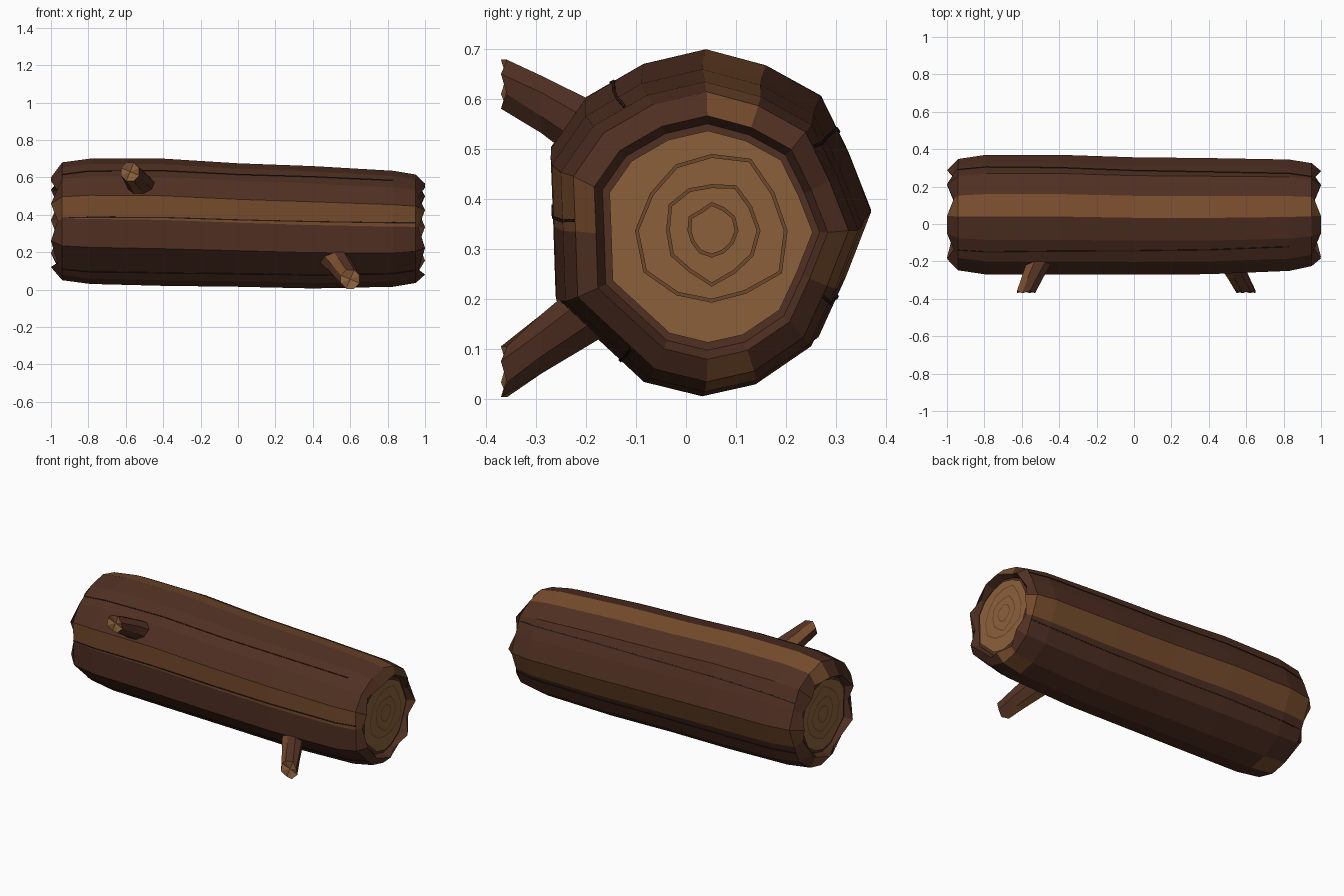
import bpy, bmesh, math, random
from mathutils import Vector

if "Cube" in bpy.data.objects:
    bpy.data.objects.remove(bpy.data.objects["Cube"])

random.seed(4)


def mat(name, r, g, b):
    m = bpy.data.materials.new(name)
    m.diffuse_color = (r, g, b, 1)
    m.use_nodes = True
    m.node_tree.nodes["Principled BSDF"].inputs["Base Color"].default_value = m.diffuse_color
    return m


BARK = mat("bark", 0.080, 0.029, 0.016)
LIGHT = mat("light_bark", 0.185, 0.074, 0.026)
WOOD = mat("cut_wood", 0.26, 0.118, 0.043)
LINE = mat("growth_line", 0.15, 0.066, 0.023)
CRACK = mat("crack", 0.022, 0.010, 0.007)


def make(name, verts, faces, mats, index=None):
    me = bpy.data.meshes.new(name)
    me.from_pydata([tuple(v) for v in verts], [], faces)
    for m in mats:
        me.materials.append(m)
    if index:
        me.polygons.foreach_set("material_index", index)
    bm = bmesh.new()
    bm.from_mesh(me)
    bmesh.ops.recalc_face_normals(bm, faces=bm.faces)
    bm.to_mesh(me)
    bm.free()
    ob = bpy.data.objects.new(name, me)
    bpy.context.collection.objects.link(ob)
    return ob


# Log cross-section (y, z), clockwise from the top
SECTION = [(.04, .69), (.16, .657), (.27, .595), (.325, .48), (.37, .362), (.32, .232), (.265, .11),
           (.15, .03), (.04, .005), (-.08, .035), (-.26, .205), (-.265, .36), (-.27, .49), (-.2, .592), (-.085, .66)]
N = len(SECTION)
# Stations along the log: x, top z, bottom z, width scale, y centre
STATIONS = [(-.985, .60, .12, .74, .05), (-.94, .68, .05, .93, .05), (-.79, .70, .03, 1.0, .05),
            (-.4, .70, .02, 1.0, .05), (0, .675, .015, .98, .043), (.4, .66, .006, .97, .042),
            (.83, .635, .015, .93, .047), (.95, .615, .035, .86, .05), (.985, .567, .08, .73, .05)]


def section(x, top, bottom, w, cy):
    return [Vector((x, cy + (y - .05) * w, bottom + (z - .005) / .685 * (top - bottom))) for y, z in SECTION]


def shrink(ring, x, k):
    c = sum(ring, Vector()) / len(ring)
    return [Vector((x, c.y + (p.y - c.y) * k, c.z + (p.z - c.z) * k)) for p in ring]


# Bark body with ragged rims and slightly recessed ends
body = [section(*s) for s in STATIONS]
ends = {-1: [p.copy() for p in body[0]], 1: [p.copy() for p in body[-1]]}
for ring, s in ((body[0], -1), (body[-1], 1)):
    for i, p in enumerate(ring):
        p.x = s * (1.0 if i % 2 == 0 else .965)
loops = [shrink(ends[-1], -.95, .93)] + body + [shrink(ends[1], .95, .93)]
verts = [p for r in loops for p in r]
faces, idx = [], []
for a in range(len(loops) - 1):
    for i in range(N):
        j = (i + 1) % N
        faces.append((a * N + i, a * N + j, (a + 1) * N + j, (a + 1) * N + i))
        inner = a in (0, len(loops) - 2)
        bevel = a in (1, 2, len(loops) - 4, len(loops) - 3)
        idx.append(int(not inner and (i in (0, 4, 11) or (bevel and i == 7))))
faces += [tuple(range(N)), tuple(range(len(verts) - N, len(verts)))]
make("log_bark", verts, faces, [BARK, LIGHT], idx + [0, 0])

# Cut wood discs and growth lines on both ends
for side, label in ((-1, "left"), (1, "right")):
    disc = shrink(ends[side], side * .957, .87)
    make("cut_end_" + label, disc, [tuple(range(N))], [WOOD])
    c = sum(disc, Vector()) / N
    v, f = [], []
    for radius in (.05, .10, .157):
        start, n = len(v), 12
        for i in range(n):
            t = 2 * math.pi * i / n
            r = radius * random.uniform(.88, 1.08)
            for q in (r - .004, r + .004):
                v.append(Vector((side * .960, c.y + .95 * q * math.sin(t), c.z + q * math.cos(t))))
            a, b = start + 2 * i, start + 2 * ((i + 1) % n)
            f.append((a, a + 1, b + 1, b))
    make("growth_lines_" + label, v, f, [LINE])
for ob in bpy.data.objects:  # flat end pieces face outward
    if ob.name.startswith(("cut_end", "growth")):
        s = -1 if ob.name.endswith("left") else 1
        if ob.data.polygons[0].normal.x * s < 0:
            ob.data.flip_normals()


# Thin cracks that follow the bark lengthwise
def crack(name, edge, t0, t1, first, last):
    v, f = [], []
    for k in range(first, last + 1):
        a, b = body[k][edge], body[k][(edge + 1) % N]
        u = (k - first) / (last - first)
        p = a.lerp(b, t0 + (t1 - t0) * u)
        d = (b - a).normalized()
        out = Vector((0, -d.z, d.y))
        if out.dot(p - sum(body[k], Vector()) / N) < 0:
            out.negate()
        v += [p - d * .003 - out * .004, p - d * .003 + out * .003,
              p + d * .003 + out * .003, p + d * .003 - out * .004]
    for k in range(last - first):
        f += [(4 * k + i, 4 * k + (i + 1) % 4, 4 * k + 4 + (i + 1) % 4, 4 * k + 4 + i) for i in range(4)]
    n = len(v)
    make(name, v, f + [(0, 1, 2, 3), (n - 4, n - 3, n - 2, n - 1)], [CRACK])


for n, args in enumerate([(13, .4, .6, 1, 6), (11, .05, .2, 1, 7), (2, .7, .3, 1, 7),
                          (5, .4, .2, 1, 7), (9, .2, .3, 1, 7)]):
    crack("bark_crack_%d" % (n + 1), *args)


# Broken branch stubs; rings lie in upright planes facing the front
def branch(name, rings):
    n = 8
    v, f, m = [], [], []
    for k, (x, y, z, r) in enumerate(rings):
        for i in range(n):
            t = 2 * math.pi * (i + .5) / n
            dy = .012 * (i % 2) if k == len(rings) - 1 else 0
            v.append(Vector((x + r * math.cos(t), y + dy, z + r * math.sin(t))))
    for k in range(len(rings) - 1):
        for i in range(n):
            j = (i + 1) % n
            f.append((k * n + i, k * n + j, k * n + n + j, k * n + n + i))
            m.append(int(i in (2, 5)))
    x, y, z, r = rings[-1]
    v.append(Vector((x, y + .015, z)))
    o = (len(rings) - 1) * n
    for i in range(n):
        f.append((o + i, o + (i + 1) % n, len(v) - 1))
        m.append(2)
    f.append(tuple(range(n)))
    m.append(0)
    make(name, v, f, [BARK, LIGHT, WOOD], m)


branch("upper_branch", [(-.47, -.13, .49, .085), (-.545, -.29, .59, .062), (-.577, -.37, .63, .053)])
branch("lower_branch", [(.47, -.13, .225, .085), (.56, -.29, .11, .064), (.60, -.37, .055, .055)])
